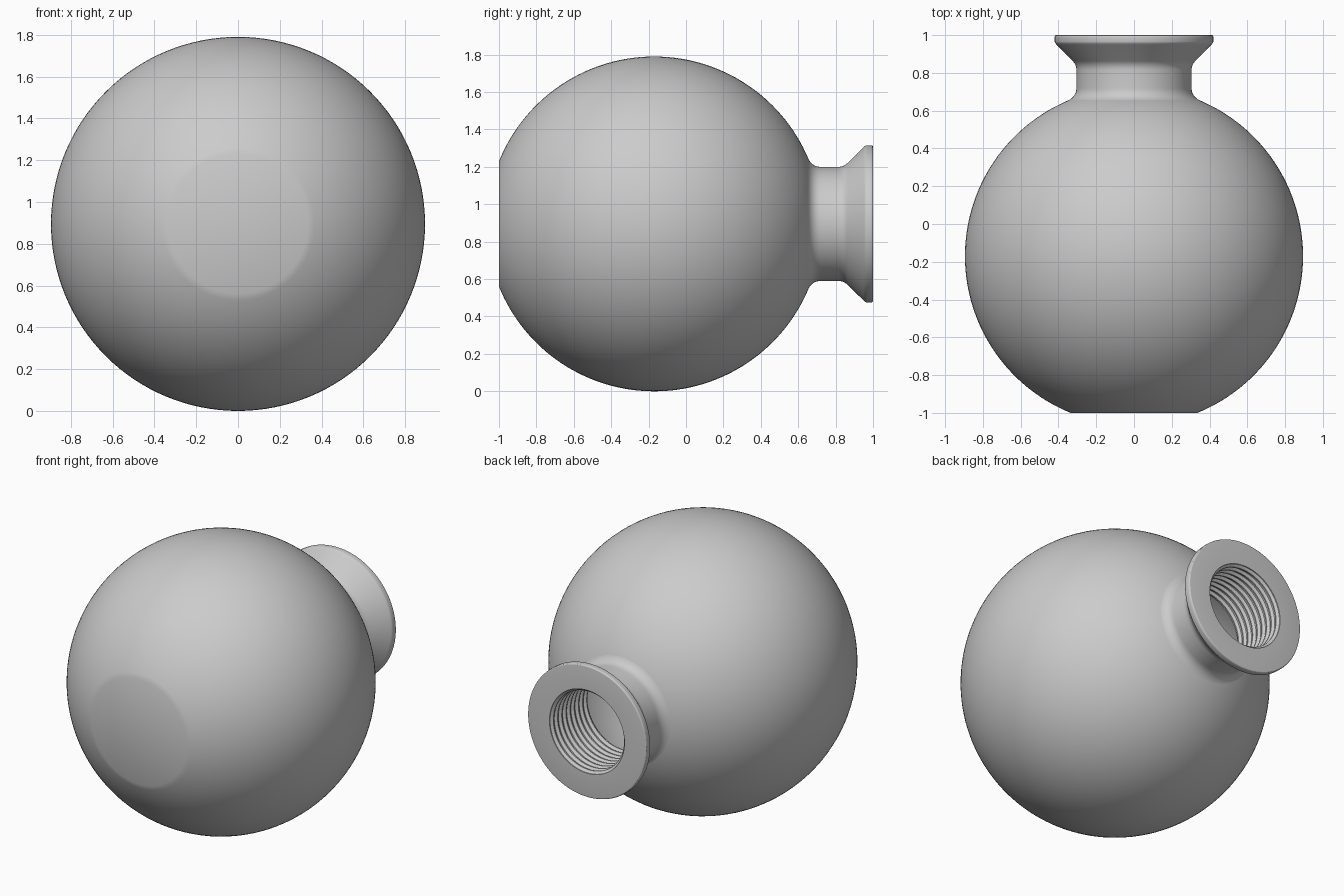
import bpy, bmesh
from math import sin, cos, tau, radians, asin, pi
from mathutils import Vector, Matrix

cube = bpy.data.objects.get("Cube")
if cube:
    bpy.data.objects.remove(cube, do_unlink=True)

R, CY, CZ = 0.895, -0.17, 0.895      # sphere radius and centre
INNER = 0.832                        # radius of the cavity

grey = bpy.data.materials.new("plain grey")
grey.use_nodes = True
colour = (0.6, 0.6, 0.6, 1)
grey.diffuse_color = colour
grey.node_tree.nodes["Principled BSDF"].inputs["Base Color"].default_value = colour


def lathe(name, profile, closed, steps=128):
    """Turn a (radius, y) profile around the y axis."""
    bm = bmesh.new()
    vs = [bm.verts.new((r, y, 0)) for r, y in profile]
    pairs = list(zip(vs, vs[1:] + vs[:1] if closed else vs[1:]))
    es = [bm.edges.new(p) for p in pairs]
    bmesh.ops.spin(bm, geom=vs + es, cent=(0, 0, 0), axis=(0, 1, 0),
                   angle=tau, steps=steps, use_merge=False)
    bmesh.ops.remove_doubles(bm, verts=bm.verts, dist=0.00005)
    bmesh.ops.recalc_face_normals(bm, faces=bm.faces)
    bm.transform(Matrix.Translation((0, 0, CZ)))
    mesh = bpy.data.meshes.new(name)
    bm.to_mesh(mesh)
    bm.free()
    mesh.materials.append(grey)
    ob = bpy.data.objects.new(name, mesh)
    bpy.context.collection.objects.link(ob)
    bpy.ops.object.select_all(action="DESELECT")
    ob.select_set(True)
    bpy.context.view_layer.objects.active = ob
    bpy.ops.object.shade_smooth_by_angle(angle=radians(25))
    return ob


def sphere_arc(radius, r_front, r_back, n=64):
    """Points on a sphere from the front opening radius to the back one."""
    a0, a1 = pi - asin(r_front / radius), asin(r_back / radius)
    angles = [a0 + (a1 - a0) * i / n for i in range(n + 1)]
    return [(radius * sin(a), CY + radius * cos(a)) for a in angles]


def fillet(a, corner, b, n=8):
    """Rounded corner from a to b."""
    a, corner, b = Vector(a), Vector(corner), Vector(b)
    ts = [i / n for i in range(n + 1)]
    return [tuple(a * (1 - t) ** 2 + corner * 2 * t * (1 - t) + b * t * t) for t in ts]


# Hollow round body with a flat front
flat_r = (R ** 2 - (1 + CY) ** 2) ** 0.5
inner_flat_r = (INNER ** 2 - (0.95 + CY) ** 2) ** 0.5
outer = sphere_arc(R, flat_r, 0.29)
cavity = sphere_arc(INNER, inner_flat_r, 0.28)
lathe("body", [(0, -1)] + outer + cavity[::-1] + [(0, -0.95)], False)

# Neck with fillets, flared flange and threaded bore
neck = fillet((0.352, 0.652), (0.305, 0.674), (0.305, 0.72))
neck += fillet((0.305, 0.815), (0.305, 0.845), (0.328, 0.866))
neck += fillet((0.405, 0.945), (0.419, 0.957), (0.42, 0.965), 4)
neck += fillet((0.42, 0.988), (0.42, 1.0), (0.41, 1.0), 4)
pitch, turns = 0.042, 9
bore = [(0.265, 1.0)]
for i in range(turns):
    y = 1.0 - i * pitch
    bore += [(0.265, y - 0.006), (0.25, y - 0.018), (0.25, y - 0.026), (0.265, y - 0.038)]
bore += [(0.265, 0.618), (0.29, 0.615)]
lathe("threaded_neck", neck + bore, True)
